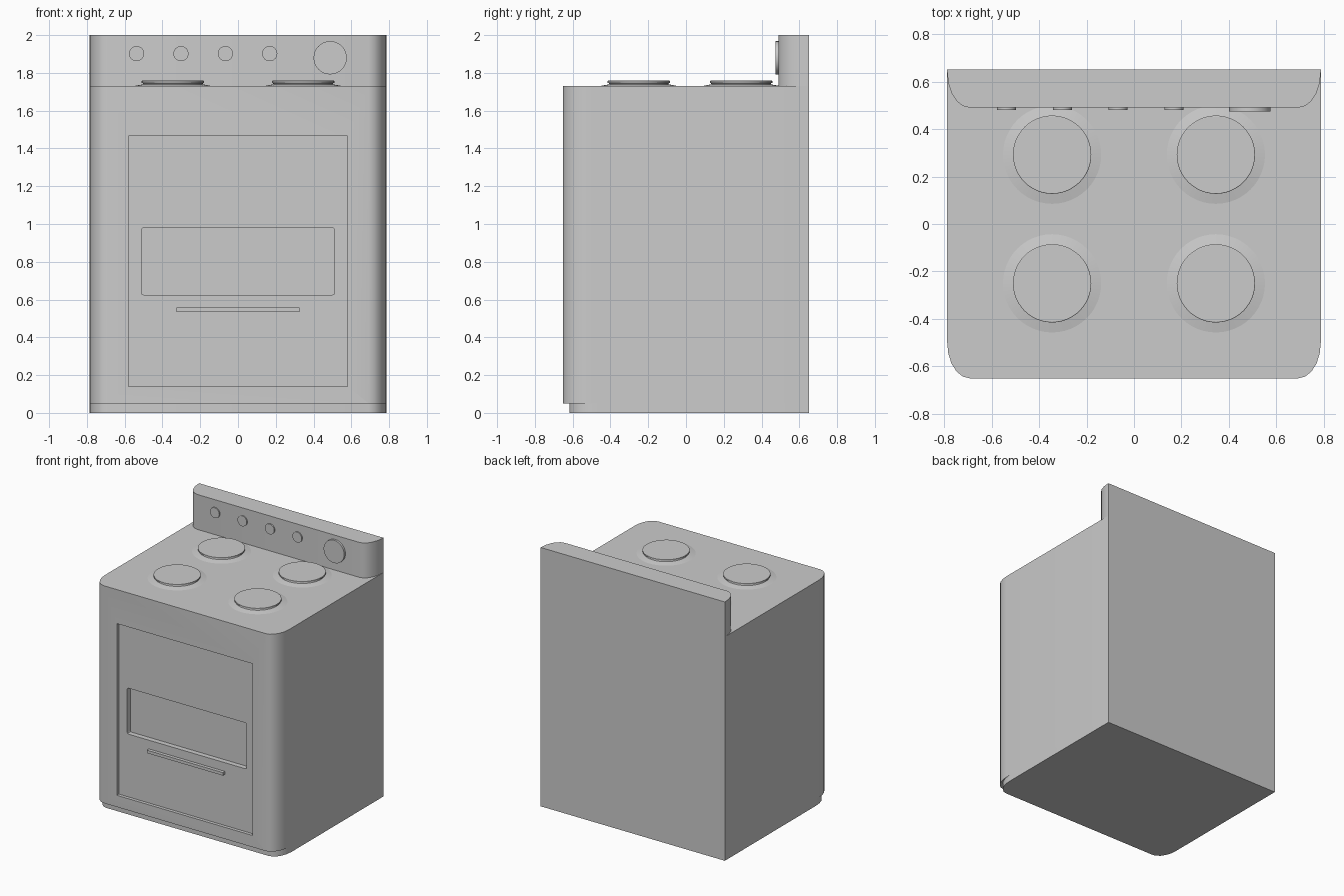
import bpy, bmesh, math
from mathutils import Matrix

if "Cube" in bpy.data.objects:
    bpy.data.objects.remove(bpy.data.objects["Cube"])


def finish(bm, name, smooth=False):
    bmesh.ops.recalc_face_normals(bm, faces=bm.faces[:])
    me = bpy.data.meshes.new(name)
    bm.to_mesh(me)
    bm.free()
    ob = bpy.data.objects.new(name, me)
    bpy.context.collection.objects.link(ob)
    if smooth:
        bpy.ops.object.select_all(action='DESELECT')
        ob.select_set(True)
        bpy.context.view_layer.objects.active = ob
        bpy.ops.object.shade_smooth_by_angle(angle=math.radians(30))
    return ob


def box(name, x0, x1, y0, y1, z0, z1, bevel=0):
    bm = bmesh.new()
    bmesh.ops.create_cube(bm, size=1)
    for v in bm.verts:
        v.co = ((x0, x1)[v.co.x > 0], (y0, y1)[v.co.y > 0], (z0, z1)[v.co.z > 0])
    if bevel:
        edges = [e for e in bm.edges if abs(e.verts[0].co.y - e.verts[1].co.y) > 1e-4]
        bmesh.ops.bevel(bm, geom=edges, offset=bevel, segments=2, profile=0.5, affect='EDGES')
    return finish(bm, name)


def rounded_slab(name, front, z0, z1, back=0.65, w=0.787, rx=0.095, ry=0.15, n=5):
    # straight back, rounded front corners, extruded upwards
    arc = [(w - rx + rx * math.cos(a), front + ry - ry * math.sin(a))
           for a in (i * math.pi / 2 / n for i in range(n + 1))]
    pts = [(w, back)] + arc + [(-x, y) for x, y in reversed(arc)] + [(-w, back)]
    bm = bmesh.new()
    face = bm.faces.new([bm.verts.new((x, y, z0)) for x, y in pts])
    top = bmesh.ops.extrude_face_region(bm, geom=[face])['geom']
    for v in top:
        if isinstance(v, bmesh.types.BMVert):
            v.co.z = z1
    return finish(bm, name, True)


def cut(target, cutter):
    mod = target.modifiers.new("cut", 'BOOLEAN')
    mod.object = cutter
    mod.operation = 'DIFFERENCE'
    mod.solver = 'EXACT'
    bpy.context.view_layer.objects.active = target
    bpy.ops.object.modifier_apply(modifier=mod.name)
    bpy.data.objects.remove(cutter)


def lathe(name, profile, loc, n=48):
    bm = bmesh.new()
    rings = [[bm.verts.new((r * math.cos(2 * math.pi * i / n), r * math.sin(2 * math.pi * i / n), z))
              for i in range(n)] for r, z in profile]
    for a, b in zip(rings, rings[1:]):
        for i in range(n):
            j = (i + 1) % n
            bm.faces.new((a[i], a[j], b[j], b[i]))
    bm.faces.new(rings[-1])
    bm.faces.new(rings[0])
    ob = finish(bm, name, True)
    ob.location = loc
    return ob


def dial(name, x, z, r, depth):
    bm = bmesh.new()
    bmesh.ops.create_cone(bm, cap_ends=True, segments=32, radius1=r, radius2=r, depth=depth + 0.01,
                          matrix=Matrix.Rotation(math.pi / 2, 4, 'X'))
    ob = finish(bm, name, True)
    ob.location = (x, 0.495 - depth / 2, z)


# Body, toe kick and control panel
body = rounded_slab("body", -0.65, 0.05, 1.73)
rounded_slab("toe_kick", -0.617, 0.0, 0.05)
rounded_slab("control_panel", 0.49, 1.73, 2.0)

# Recessed oven door with deeper window
cut(body, box("door_cutter", -0.58, 0.58, -0.75, -0.625, 0.14, 1.467))
cut(body, box("window_cutter", -0.51, 0.51, -0.75, -0.585, 0.625, 0.98, 0.01))

# Door handle
box("door_handle", -0.325, 0.325, -0.65, -0.62, 0.535, 0.558)

# Burners with sloping skirts
skirt = [(0.207, 0), (0.16, 0.009), (0.158, 0.015), (0.165, 0.017), (0.165, 0.027), (0.162, 0.029)]
for side, sx in (("left", -1), ("right", 1)):
    for row, y in (("front", -0.25), ("back", 0.292)):
        lathe(f"burner_{row}_{side}", skirt, (sx * 0.345, y, 1.73))

# Knobs and large dial
for i in range(4):
    dial(f"knob_{i + 1}", -0.537 + i * 0.235, 1.902, 0.04, 0.009)
dial("timer_dial", 0.488, 1.88, 0.088, 0.016)
